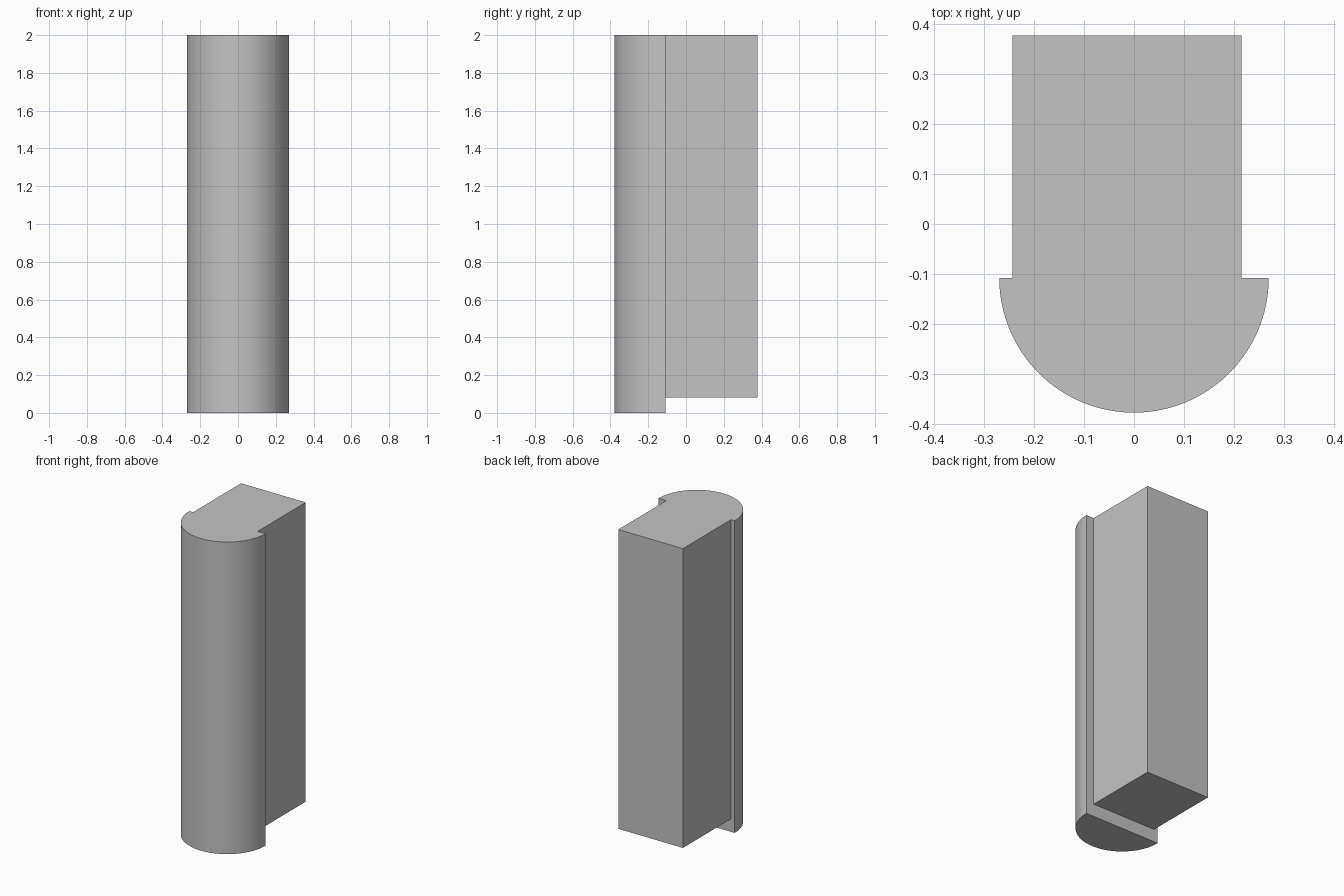
import bpy
import bmesh
from math import cos, sin, pi

cube = bpy.data.objects.get("Cube")
if cube:
    bpy.data.objects.remove(cube, do_unlink=True)

RADIUS, JOIN_Y, BACK_Y = 0.27, -0.108, 0.378
BOX_LEFT, BOX_RIGHT = 0.215, -0.243
BOX_BOTTOM, TOP = 0.082, 2.0
SEGMENTS = 48

grey = bpy.data.materials.new("plain_grey")
grey.use_nodes = True
colour = (0.55, 0.55, 0.55, 1)
grey.diffuse_color = colour
grey.node_tree.nodes["Principled BSDF"].inputs["Base Color"].default_value = colour

bm = bmesh.new()


def ring(points, z):
    return [bm.verts.new((x, y, z)) for x, y in points]


# Half-round front, running from -x round the front to +x
angles = [pi + pi * i / SEGMENTS for i in range(SEGMENTS + 1)]
arc = [(RADIUS * cos(a), JOIN_Y + RADIUS * sin(a)) for a in angles]
arc_low, arc_high = ring(arc, 0), ring(arc, TOP)

# Rectangular body behind it, with a raised underside
body = [(BOX_LEFT, JOIN_Y), (BOX_LEFT, BACK_Y),
        (BOX_RIGHT, BACK_Y), (BOX_RIGHT, JOIN_Y)]
body_low, body_high = ring(body, BOX_BOTTOM), ring(body, TOP)

# Walls of both parts
for low, high in ((arc_low, arc_high), (body_low, body_high)):
    for i in range(len(low) - 1):
        bm.faces.new((low[i], low[i + 1], high[i + 1], high[i]))

# Shared top and the two undersides
bm.faces.new(arc_high + body_high)
bm.faces.new(arc_low[::-1])
bm.faces.new(body_low[::-1])

# Back of the half-round front, showing as ledges around the body
bm.faces.new((arc_low[-1], arc_low[0], body_low[3], body_low[0]))
bm.faces.new((arc_low[0], arc_high[0], body_high[3], body_low[3]))
bm.faces.new((arc_high[-1], arc_low[-1], body_low[0], body_high[0]))

bmesh.ops.recalc_face_normals(bm, faces=bm.faces)
mesh = bpy.data.meshes.new("round_fronted_block")
bm.to_mesh(mesh)
bm.free()
mesh.materials.append(grey)
block = bpy.data.objects.new("round_fronted_block", mesh)
bpy.context.collection.objects.link(block)

# Smooth the curved front, keep the corners sharp
bpy.ops.object.select_all(action="DESELECT")
block.select_set(True)
bpy.context.view_layer.objects.active = block
bpy.ops.object.shade_smooth_by_angle(angle=pi / 6)
